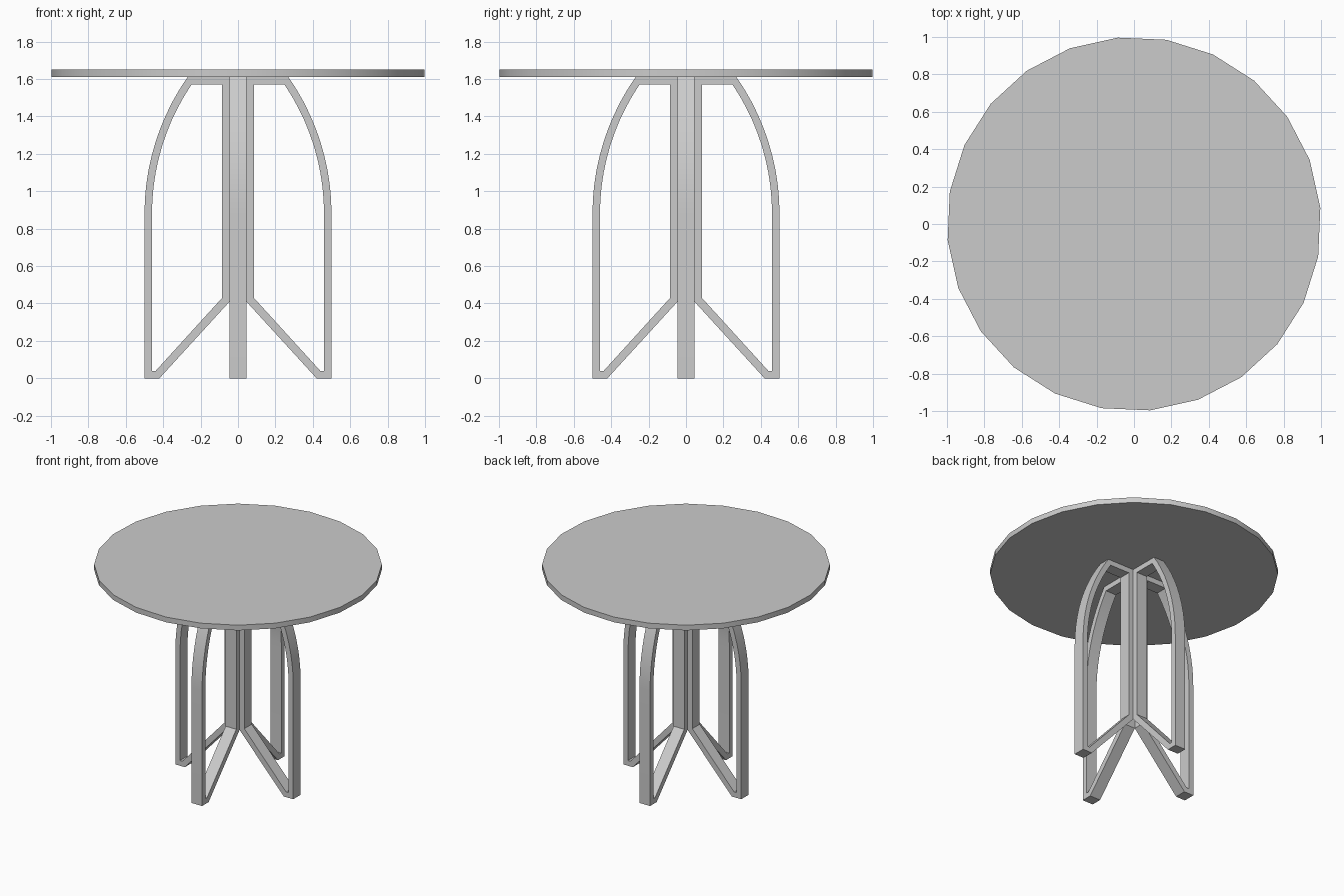
import bpy, bmesh, math

if "Cube" in bpy.data.objects:
    bpy.data.objects.remove(bpy.data.objects["Cube"], do_unlink=True)

grey = bpy.data.materials.new("light grey")
grey.use_nodes = True
colour = (0.6, 0.6, 0.6, 1)
grey.diffuse_color = colour
grey.node_tree.nodes["Principled BSDF"].inputs["Base Color"].default_value = colour

TOP, UNDER = 1.65, 1.61      # tabletop faces
REACH, HALF, BAR = 0.5, 0.045, 0.04   # leg reach, half width, bar thickness
SPRING, RADIUS = 0.88, 1.273  # start height and radius of the leg arch


def finish(obj):
    obj.data.materials.append(grey)
    bpy.ops.object.select_all(action="DESELECT")
    obj.select_set(True)
    bpy.context.view_layer.objects.active = obj
    bpy.ops.object.shade_smooth_by_angle(angle=math.radians(30))


def arch(radius, height, steps=10):
    """Arc points from the top of the arch down to its springing line."""
    end = math.asin((height - SPRING) / radius)
    angles = [end * (1 - i / steps) for i in range(steps + 1)]
    return [(REACH - RADIUS + radius * math.cos(a), SPRING + radius * math.sin(a))
            for a in angles]


def leg_mesh():
    """Closed frame: matching outer and inner outlines bridged into a ring."""
    outer = [(HALF, UNDER)] + arch(RADIUS, UNDER) + [(REACH, 0), (0.42, 0), (HALF, 0.41)]
    inner = ([(HALF + BAR, UNDER - BAR)] + arch(RADIUS - BAR, UNDER - BAR)
             + [(REACH - BAR, BAR), (0.44, BAR), (HALF + BAR, 0.43)])
    bm = bmesh.new()
    rings = [[bm.verts.new((r, side, z)) for r, z in loop]
             for loop, side in ((outer, -HALF), (outer, HALF), (inner, HALF), (inner, -HALF))]
    count = len(outer)
    for k in range(4):
        a, b = rings[k], rings[(k + 1) % 4]
        for i in range(count):
            j = (i + 1) % count
            bm.faces.new((a[i], a[j], b[j], b[i]))
    bmesh.ops.recalc_face_normals(bm, faces=bm.faces)
    mesh = bpy.data.meshes.new("leg_frame")
    bm.to_mesh(mesh)
    bm.free()
    return mesh


# Round tabletop
bpy.ops.mesh.primitive_cylinder_add(
    vertices=24, radius=1, depth=TOP - UNDER,
    location=(0, 0, (TOP + UNDER) / 2), rotation=(0, 0, math.radians(5)))
tabletop = bpy.context.object
tabletop.name = "tabletop"
finish(tabletop)

# Four arched leg frames around the centre
for i, name in enumerate(("left_leg", "back_leg", "right_leg", "front_leg")):
    leg = bpy.data.objects.new(name, leg_mesh())
    bpy.context.collection.objects.link(leg)
    leg.rotation_euler.z = i * math.pi / 2
    finish(leg)
